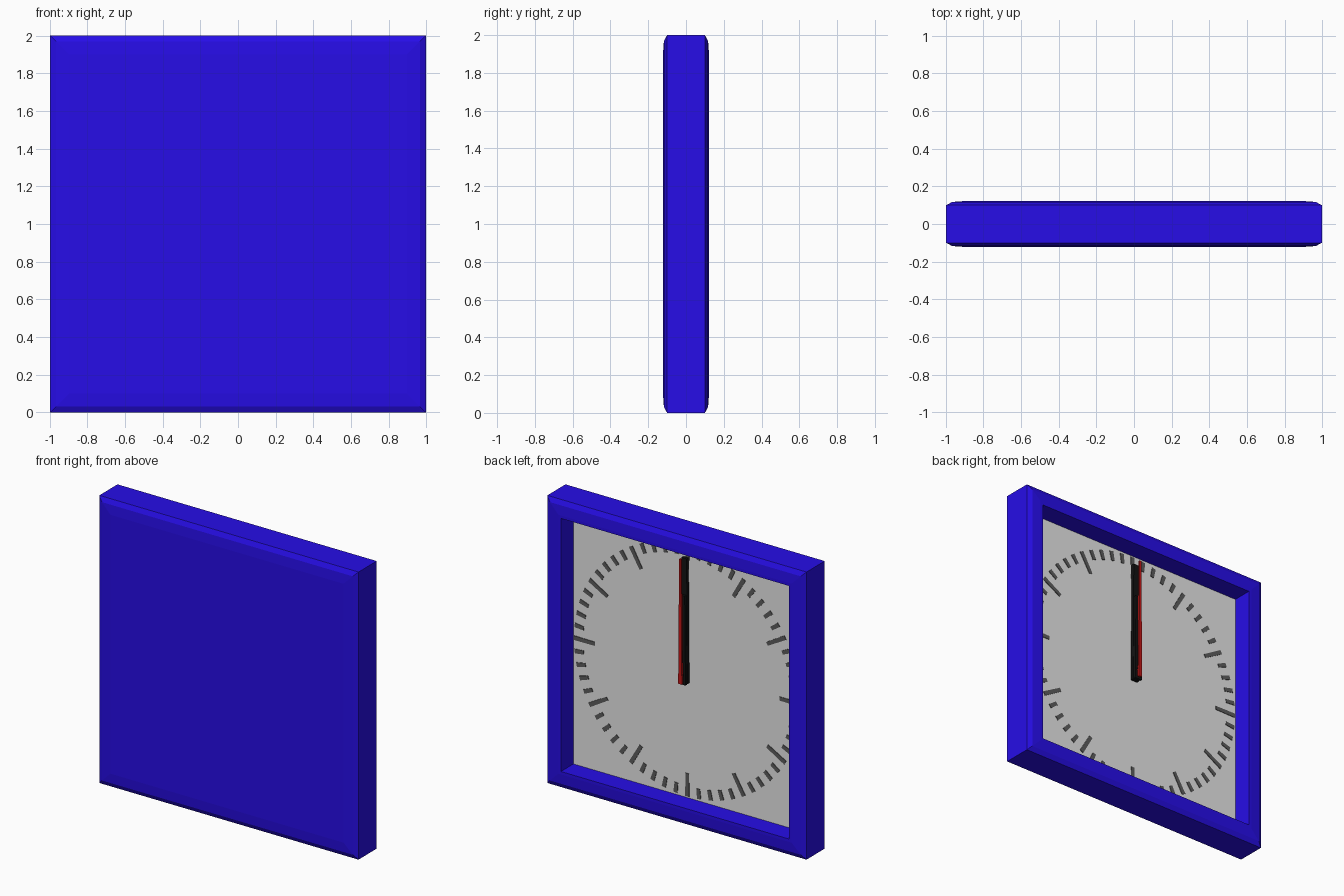
import bpy, bmesh, math
from mathutils import Matrix

if "Cube" in bpy.data.objects:
    bpy.data.objects.remove(bpy.data.objects["Cube"])

CZ = 1.0          # height of the dial centre
DIAL_Y = -0.02    # depth of the recessed dial


def material(name, rgb):
    m = bpy.data.materials.new(name)
    m.diffuse_color = (*rgb, 1)
    m.use_nodes = True
    m.node_tree.nodes["Principled BSDF"].inputs["Base Color"].default_value = m.diffuse_color
    return m


BLUE = material("blue_frame", (0.02, 0.004, 0.8))
WHITE = material("dial_white", (0.8, 0.8, 0.8))
GREY = material("mark_grey", (0.11, 0.11, 0.11))
BLACK = material("hand_black", (0.006, 0.006, 0.006))
RED = material("hand_red", (0.55, 0.008, 0.008))


def finish(bm, name, mat):
    bmesh.ops.recalc_face_normals(bm, faces=bm.faces)
    me = bpy.data.meshes.new(name)
    bm.to_mesh(me)
    bm.free()
    me.materials.append(mat)
    ob = bpy.data.objects.new(name, me)
    bpy.context.collection.objects.link(ob)
    return ob


def blade(bm, y0, y1, r0, r1, w0, w1, angle=0.0):
    """Tapered bar running outward from the dial centre, from radius r0 to r1."""
    rot = Matrix.Translation((0, 0, CZ)) @ Matrix.Rotation(angle, 4, 'Y')
    rings = []
    for y in (y0, y1):
        pts = ((-w0, y, r0), (w0, y, r0), (w1, y, r1), (-w1, y, r1))
        vs = [bm.verts.new(p) for p in pts]
        bmesh.ops.transform(bm, matrix=rot, verts=vs)
        bm.faces.new(vs)
        rings.append(vs)
    a, b = rings
    for i in range(4):
        j = (i + 1) % 4
        bm.faces.new((a[i], a[j], b[j], b[i]))


# Square casing: (half size, y) rings from the closed side round to the recess
profile = [(0.90, -0.122), (0.968, -0.117), (1.0, -0.10), (1.0, 0.10),
           (0.968, 0.117), (0.90, 0.122), (0.88, 0.122), (0.88, DIAL_Y)]
bm = bmesh.new()
rings = []
for h, y in profile:
    rings.append([bm.verts.new((sx * h * 0.997, y, CZ + sz * h))
                  for sx, sz in ((-1, -1), (1, -1), (1, 1), (-1, 1))])
for a, b in zip(rings, rings[1:]):
    for i in range(4):
        j = (i + 1) % 4
        bm.faces.new((a[i], a[j], b[j], b[i]))
bm.faces.new(rings[0])
bm.faces.new(rings[-1])
casing = finish(bm, "casing", BLUE)

# Dial plate
bm = bmesh.new()
bmesh.ops.create_cube(bm, size=1, matrix=Matrix.Translation((0, DIAL_Y + 0.002, CZ))
                      @ Matrix.Diagonal((1.755, 0.004, 1.76, 1)))
finish(bm, "dial", WHITE)

# Sixty minute marks, every fifth one longer
bm = bmesh.new()
for i in range(60):
    major = i % 5 == 0
    blade(bm, DIAL_Y, DIAL_Y + 0.008, 0.71 if major else 0.80, 0.87,
          0.013, 0.015, i * math.tau / 60)
finish(bm, "minute_marks", GREY)

# Hands, all pointing straight up
for name, mat, args in (
        ("minute_hand", BLACK, (0.0, 0.022, -0.07, 0.80, 0.026, 0.020)),
        ("hour_hand", BLACK, (0.028, 0.046, -0.07, 0.55, 0.028, 0.022)),
        ("second_hand", RED, (0.054, 0.066, -0.06, 0.81, 0.014, 0.007))):
    bm = bmesh.new()
    blade(bm, *args)
    finish(bm, name, mat)

# Hub pin holding the hands
bm = bmesh.new()
bmesh.ops.create_cone(bm, cap_ends=True, segments=16, radius1=0.015, radius2=0.015,
                      depth=0.07, matrix=Matrix.Translation((0, 0.02, CZ))
                      @ Matrix.Rotation(math.pi / 2, 4, 'X'))
finish(bm, "hub_pin", BLACK)
